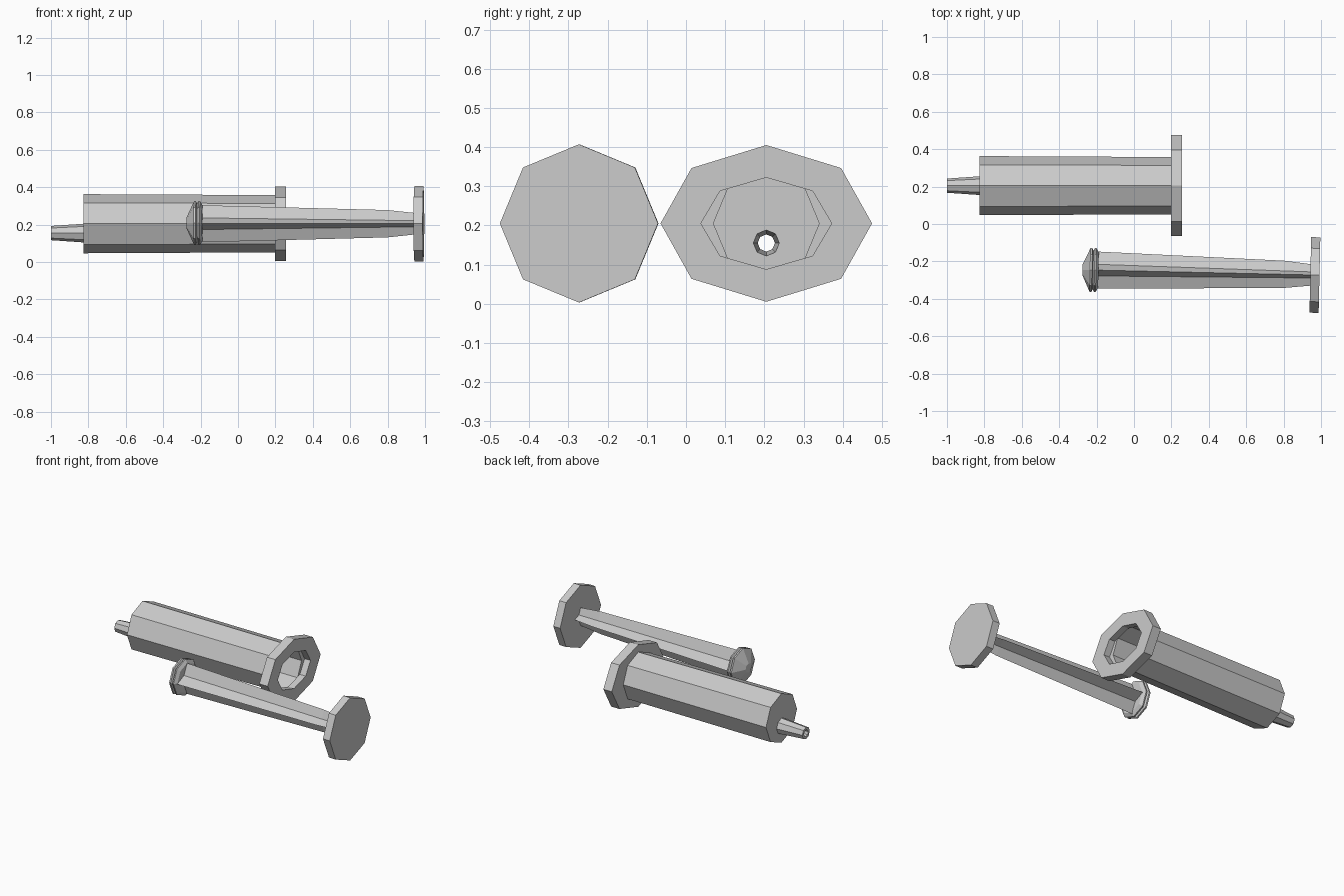
import bpy
import bmesh
from math import cos, sin, pi
from mathutils import Matrix

if "Cube" in bpy.data.objects:
    bpy.data.objects.remove(bpy.data.objects["Cube"])

SIDES = 8
grey = bpy.data.materials.new("plain grey")
grey.use_nodes = True
colour = (0.6, 0.6, 0.6, 1)
grey.diffuse_color = colour
grey.node_tree.nodes["Principled BSDF"].inputs["Base Color"].default_value = colour


def loft(name, rings, placement, closed=False):
    """Bridge eight-sided rings along x; each ring is (x, ry, rz, z offset, inner radius)."""
    bm = bmesh.new()
    loops = []
    for x, ry, rz, dz, inner in rings:
        loop = []
        for i in range(SIDES):
            a = 2 * pi * i / SIDES
            star = inner is not None and i % 2
            y, z = (inner, inner) if star else (ry, rz)
            loop.append(bm.verts.new((x, y * cos(a), z * sin(a) + dz)))
        loops.append(loop)
    pairs = list(zip(loops, loops[1:]))
    if closed:
        pairs.append((loops[-1], loops[0]))
    else:
        bm.faces.new(loops[0])
        bm.faces.new(loops[-1])
    for a, b in pairs:
        for i in range(SIDES):
            j = (i + 1) % SIDES
            bm.faces.new((a[i], a[j], b[j], b[i]))
    bmesh.ops.recalc_face_normals(bm, faces=bm.faces)
    mesh = bpy.data.meshes.new(name)
    bm.to_mesh(mesh)
    bm.free()
    mesh.materials.append(grey)
    obj = bpy.data.objects.new(name, mesh)
    obj.matrix_world = placement
    bpy.context.collection.objects.link(obj)
    return obj


def ring(x, r, rz=None, dz=0, inner=None):
    return (x, r, r if rz is None else rz, dz, inner)


# Hollow barrel: offset nozzle, body, oval finger flange, stepped mouth and bore
NOZZLE_Z = -0.05
loft("barrel", [
    ring(-1.0, 0.022, dz=NOZZLE_Z),
    ring(-1.0, 0.038, dz=NOZZLE_Z),
    ring(-0.825, 0.05, dz=NOZZLE_Z),
    ring(-0.825, 0.158),
    ring(0.197, 0.153),
    ring(0.197, 0.27, 0.2),
    ring(0.257, 0.27, 0.2),
    ring(0.257, 0.167, 0.117),
    ring(0.215, 0.167, 0.117),
    ring(0.215, 0.135),
    ring(-0.8, 0.138),
    ring(-0.8, 0.033, dz=NOZZLE_Z),
], Matrix.Translation((0, 0.205, 0.205)), closed=True)

# Plunger parts share a slightly turned axis
plunger_axis = Matrix.Translation((0, -0.251, 0.205)) @ Matrix.Rotation(-0.0225, 4, "Z")

# Four-ribbed tapering rod
loft("plunger_rod", [
    ring(-0.195, 0.099, inner=0.044),
    ring(0.8, 0.073, inner=0.026),
    ring(0.95, 0.057, inner=0.023),
], plunger_axis)

# Grooved stopper with a blunt cone tip
loft("plunger_stopper", [
    ring(-0.275, 0.03, dz=0.004),
    ring(-0.235, 0.117, dz=0.004),
    ring(-0.225, 0.117, dz=0.004),
    ring(-0.219, 0.103, dz=0.004),
    ring(-0.211, 0.117, dz=0.004),
    ring(-0.203, 0.117, dz=0.004),
    ring(-0.19, 0.095, dz=0.004),
], plunger_axis)

# Thumb disc
loft("thumb_disc", [ring(0.943, 0.202), ring(0.992, 0.202)], plunger_axis)
